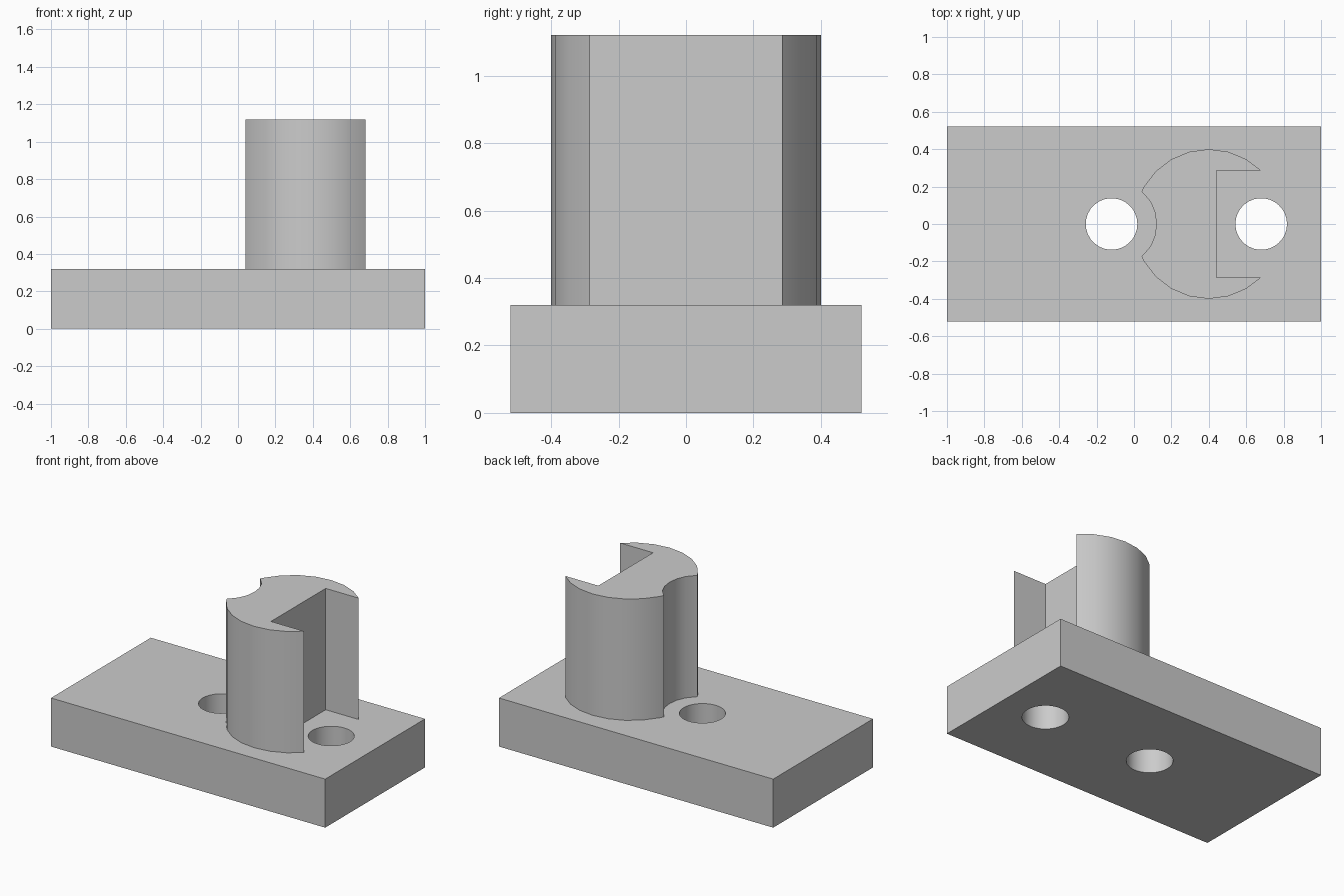
import bpy, bmesh
from math import sin, cos, radians, asin, acos, degrees

default = bpy.data.objects.get("Cube")
if default:
    bpy.data.objects.remove(default, do_unlink=True)

GREY = (0.6, 0.6, 0.6, 1)
grey = bpy.data.materials.new("light grey")
grey.use_nodes = True
grey.diffuse_color = GREY
grey.node_tree.nodes["Principled BSDF"].inputs["Base Color"].default_value = GREY


def arc(cx, r, start, end, step=15):
    """Points on a circle centred on the x axis, vertices on multiples of step."""
    lo, hi = min(start, end), max(start, end)
    inner = [a for a in range(-360, 361, step) if lo + 2 < a < hi - 2]
    angles = [lo] + inner + [hi]
    if start > end:
        angles.reverse()
    return [(cx + r * cos(radians(a)), r * sin(radians(a))) for a in angles]


def prism(name, outline, z0, z1, bottom=True):
    """Extrude a flat outline between two heights."""
    bm = bmesh.new()
    face = bm.faces.new([bm.verts.new((x, y, z0)) for x, y in outline])
    top = bmesh.ops.extrude_face_region(bm, geom=[face], use_keep_orig=True)["geom"]
    for v in top:
        if isinstance(v, bmesh.types.BMVert):
            v.co.z = z1
    bmesh.ops.recalc_face_normals(bm, faces=bm.faces)
    if not bottom:
        bmesh.ops.delete(bm, geom=[face], context='FACES_ONLY')
    mesh = bpy.data.meshes.new(name)
    bm.to_mesh(mesh)
    bm.free()
    mesh.materials.append(grey)
    ob = bpy.data.objects.new(name, mesh)
    bpy.context.collection.objects.link(ob)
    return ob


def activate(ob):
    bpy.ops.object.select_all(action='DESELECT')
    ob.select_set(True)
    bpy.context.view_layer.objects.active = ob


# Base plate with two through holes
BASE_TOP = 0.32
base = prism("base_plate", [(-1, -0.52), (1, -0.52), (1, 0.52), (-1, 0.52)], 0, BASE_TOP)
activate(base)
for x in (-0.12, 0.68):
    cutter = prism("hole_cutter", arc(x, 0.138, 0, 360, 12)[:-1], -0.1, BASE_TOP + 0.1)
    cutter.hide_render = True
    mod = base.modifiers.new("hole", 'BOOLEAN')
    mod.operation = 'DIFFERENCE'
    mod.solver = 'EXACT'
    mod.object = cutter
    bpy.ops.object.modifier_apply(modifier=mod.name)
    bpy.data.objects.remove(cutter, do_unlink=True)

# Round post with a square slot on one side and a curved relief on the other
R, CX, SLOT = 0.4, 0.4, 0.285
slot_angle = degrees(asin(SLOT / R))
relief_angle = degrees(acos((0.04 - CX) / R))
relief_half = degrees(asin(R * sin(radians(relief_angle)) / 0.24))
outline = (arc(CX, R, slot_angle, relief_angle)
           + arc(-0.12, 0.24, relief_half, -relief_half)[1:-1]
           + arc(CX, R, -relief_angle, -slot_angle)
           + [(0.44, -SLOT), (0.44, SLOT)])
post = prism("slotted_post", outline, BASE_TOP, 1.12, bottom=False)

for ob in (base, post):
    activate(ob)
    bpy.ops.object.shade_smooth_by_angle(angle=radians(30))
